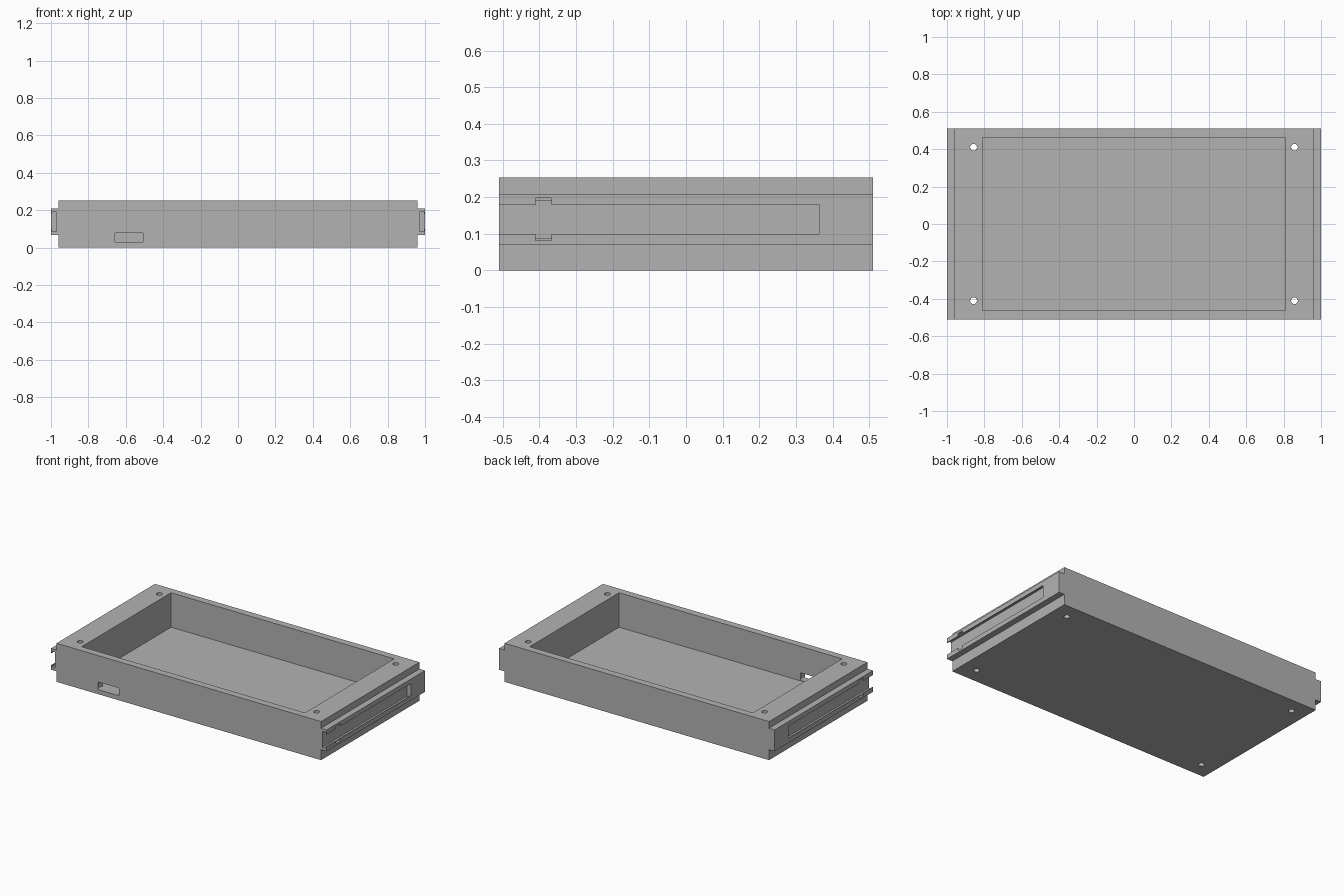
import bpy
import bmesh

if "Cube" in bpy.data.objects:
    bpy.data.objects.remove(bpy.data.objects["Cube"])

HALF_Y, HEIGHT = 0.51, 0.253
BODY_X, RAIL_X = 0.96, 1.0
RAIL_LOW, RAIL_HIGH = 0.069, 0.209
GROOVE_Z = 0.139

grey = bpy.data.materials.new("plain grey")
grey.use_nodes = True
colour = (0.45, 0.45, 0.45, 1)
grey.diffuse_color = colour
grey.node_tree.nodes["Principled BSDF"].inputs["Base Color"].default_value = colour


def make_object(name, bm):
    bmesh.ops.recalc_face_normals(bm, faces=bm.faces)
    mesh = bpy.data.meshes.new(name)
    bm.to_mesh(mesh)
    bm.free()
    mesh.materials.append(grey)
    obj = bpy.data.objects.new(name, mesh)
    bpy.context.collection.objects.link(obj)
    return obj


def box(name, x, y, z, round_axis=None, radius=0):
    bm = bmesh.new()
    bmesh.ops.create_cube(bm, size=1)
    for v in bm.verts:
        for i, (low, high) in enumerate((x, y, z)):
            v.co[i] = high if v.co[i] > 0 else low
    if round_axis is not None:
        edges = [e for e in bm.edges
                 if abs((e.verts[0].co - e.verts[1].co)[round_axis]) > 1e-6]
        bmesh.ops.bevel(bm, geom=edges, offset=radius, segments=4,
                        profile=0.5, affect='EDGES')
    return make_object(name, bm)


def cut(target, cutter):
    mod = target.modifiers.new(cutter.name, 'BOOLEAN')
    mod.operation = 'DIFFERENCE'
    mod.solver = 'EXACT'
    mod.object = cutter
    bpy.context.view_layer.objects.active = target
    bpy.ops.object.modifier_apply(modifier=mod.name)
    bpy.data.objects.remove(cutter)


# Tray body with side rails, as one profile pulled along its depth
right_side = [(BODY_X, 0), (BODY_X, RAIL_LOW), (RAIL_X, RAIL_LOW),
              (RAIL_X, RAIL_HIGH), (BODY_X, RAIL_HIGH), (BODY_X, HEIGHT)]
profile = right_side + [(-x, z) for x, z in reversed(right_side)]
bm = bmesh.new()
face = bm.faces.new([bm.verts.new((x, -HALF_Y, z)) for x, z in profile])
pulled = bmesh.ops.extrude_face_region(bm, geom=[face])["geom"]
bmesh.ops.translate(bm, vec=(0, 2 * HALF_Y, 0),
                    verts=[g for g in pulled if isinstance(g, bmesh.types.BMVert)])
tray = make_object("railed_tray", bm)

# Open pocket
cut(tray, box("pocket_cutter", (-0.81, 0.81), (-0.463, 0.463), (0.027, 0.4)))

# Port opening through the front wall
cut(tray, box("port_cutter", (-0.66, -0.505), (-0.6, -0.4), (0.03, 0.08), 1, 0.008))

# Undercut grooves in the rails, open at the front, with a wider entry notch
for side in (-1, 1):
    def span(inner, outer):
        return sorted((side * inner, side * outer))

    def tall(half):
        return (GROOVE_Z - half, GROOVE_Z + half)

    cut(tray, box("chamber_cutter", span(0.97, 0.995), (-0.6, 0.364), tall(0.052)))
    cut(tray, box("groove_cutter", span(0.98, 1.1), (-0.6, 0.364), tall(0.04)))
    cut(tray, box("notch_cutter", span(0.985, 1.1), (-0.411, -0.367), tall(0.058)))

# Screw holes through the four corners
for x in (-0.858, 0.858):
    for y in (-0.41, 0.41):
        bm = bmesh.new()
        bmesh.ops.create_cone(bm, cap_ends=True, segments=24, radius1=0.018,
                              radius2=0.018, depth=1)
        bmesh.ops.translate(bm, vec=(x, y, 0), verts=bm.verts)
        cut(tray, make_object("screw_hole_cutter", bm))

# Smooth the hole walls, keep all other edges sharp
bpy.ops.object.select_all(action='DESELECT')
tray.select_set(True)
bpy.context.view_layer.objects.active = tray
bpy.ops.object.shade_smooth_by_angle(angle=0.5)
